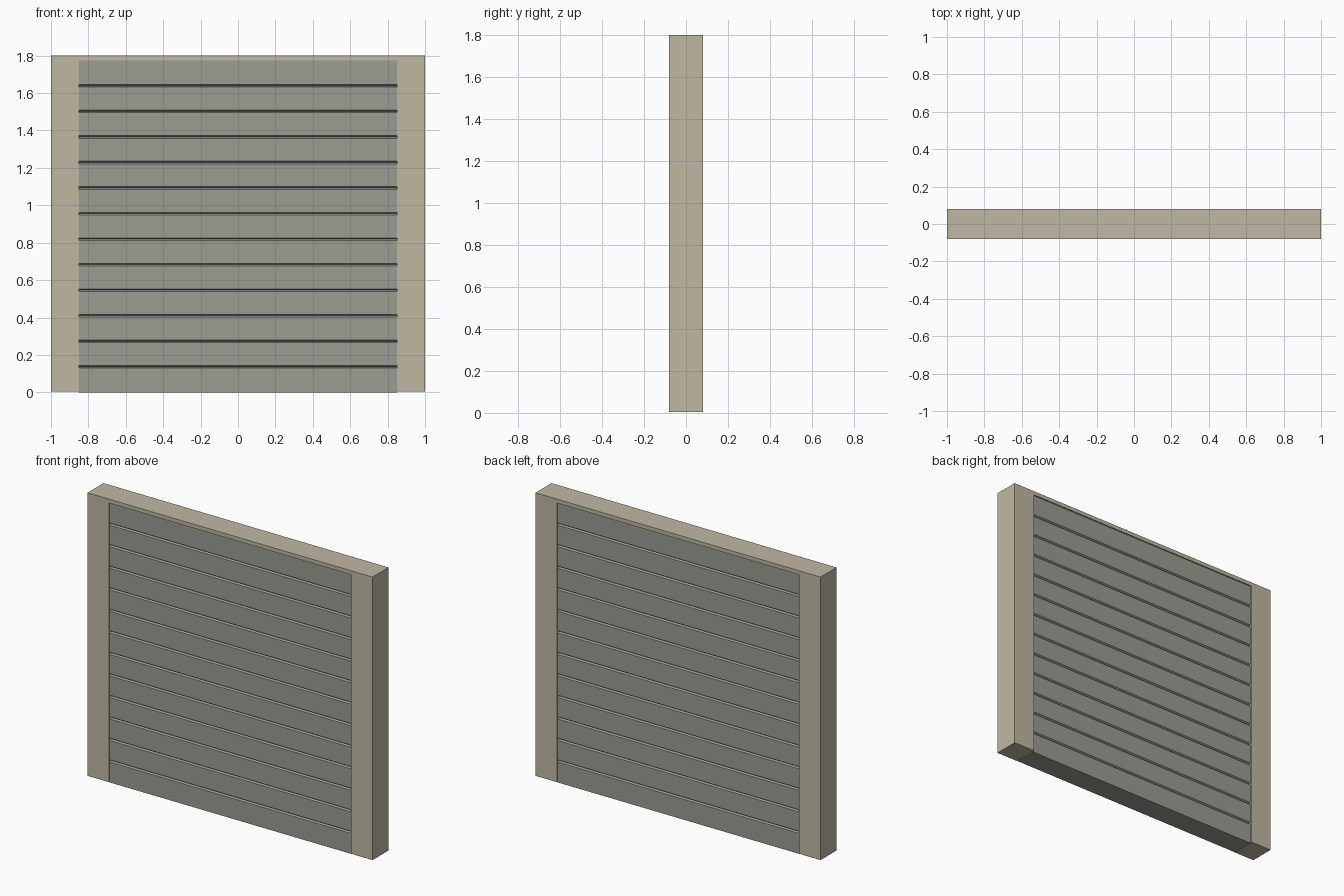
import bpy

if "Cube" in bpy.data.objects:
    bpy.data.objects.remove(bpy.data.objects["Cube"])

def material(name, rgb):
    m = bpy.data.materials.new(name)
    m.diffuse_color = (*rgb, 1)
    m.use_nodes = True
    m.node_tree.nodes["Principled BSDF"].inputs["Base Color"].default_value = m.diffuse_color
    return m

sand = material("sand frame", (0.52, 0.48, 0.36))
grey = material("grey green board", (0.32, 0.34, 0.29))

def box(name, x, y, z, mat):
    """Box from (min, max) ranges."""
    v = [(a, b, c) for a in x for b in y for c in z]
    f = [(0, 1, 3, 2), (4, 6, 7, 5), (0, 4, 5, 1), (2, 3, 7, 6), (0, 2, 6, 4), (1, 5, 7, 3)]
    me = bpy.data.meshes.new(name)
    me.from_pydata(v, [], f)
    me.materials.append(mat)
    ob = bpy.data.objects.new(name, me)
    bpy.context.collection.objects.link(ob)
    return ob

D, TOP = 0.08, 1.775

# end posts and capping rail
box("left_post", (-1, -0.85), (-D, D), (0.005, TOP), sand)
box("right_post", (0.85, 1), (-D, D), (0.005, TOP), sand)
box("cap_rail", (-1, 1), (-D, D), (TOP, 1.8), sand)

# horizontal boards with a V-groove at each joint, one profile swept across
N, FACE, DEEP, G = 13, 0.072, 0.062, 0.007
pitch = TOP / N
side = [(FACE, 0)]
for i in range(1, N):
    z = i * pitch
    side += [(FACE, z - G), (DEEP, z), (FACE, z + G)]
side.append((FACE, TOP))
verts, faces = [], []
for y, z in side:
    verts += [(-0.85, -y, z), (0.85, -y, z), (0.85, y, z), (-0.85, y, z)]
for i in range(len(side) - 1):
    a = 4 * i
    faces += [(a + k, a + (k + 1) % 4, a + 4 + (k + 1) % 4, a + 4 + k) for k in (0, 2)]
e = len(verts)
faces += [(3, 2, 1, 0), (e - 4, e - 3, e - 2, e - 1)]
me = bpy.data.meshes.new("boards")
me.from_pydata(verts, [], faces)
me.materials.append(grey)
bpy.context.collection.objects.link(bpy.data.objects.new("boards", me))
